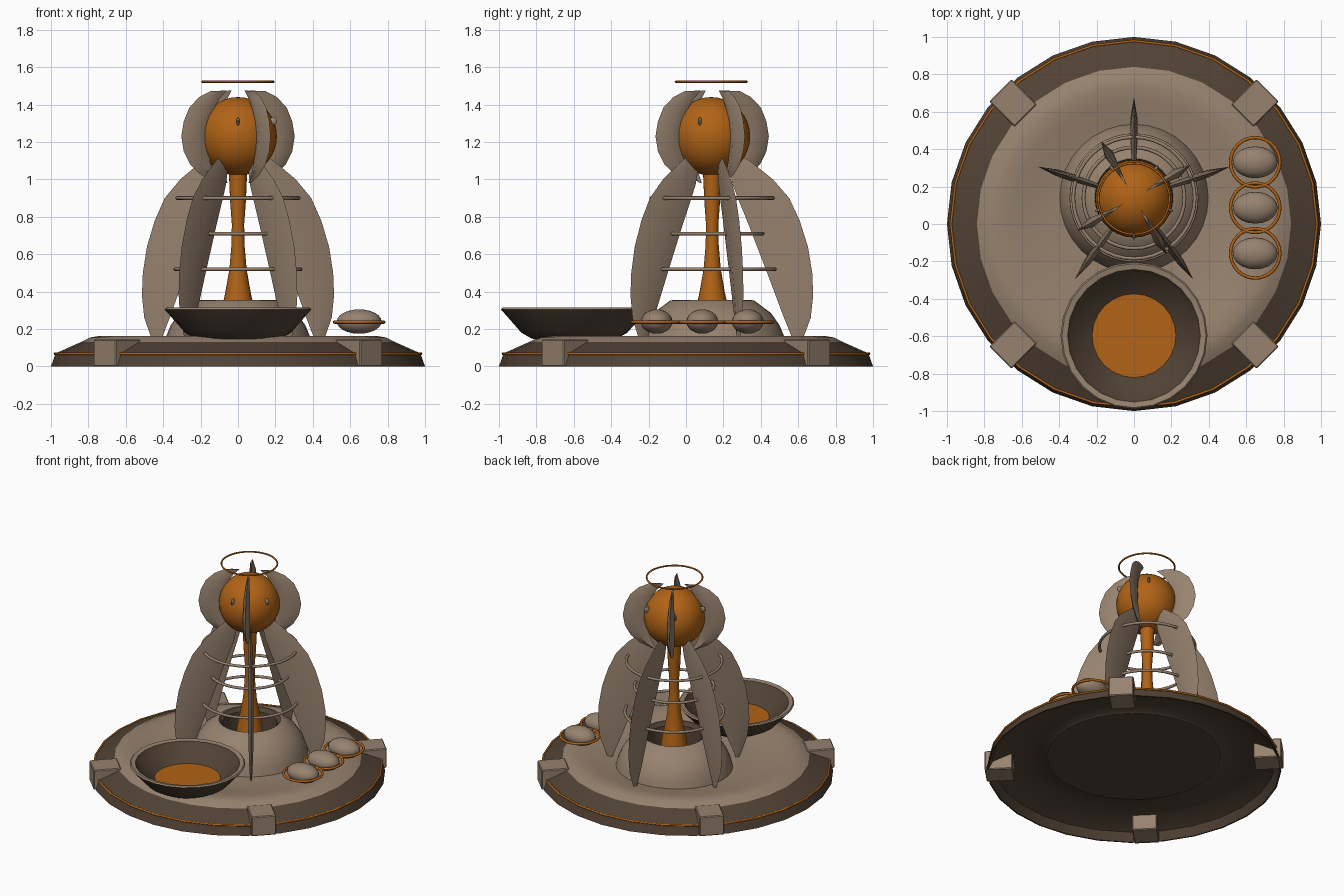
import bpy, bmesh, math
from mathutils import Matrix, Vector

if "Cube" in bpy.data.objects:
    bpy.data.objects.remove(bpy.data.objects["Cube"])

TAU = 2 * math.pi
CY = 0.14  # y position of the central tower


def material(name, rgb):
    m = bpy.data.materials.new(name)
    m.diffuse_color = (*rgb, 1)
    m.use_nodes = True
    m.node_tree.nodes["Principled BSDF"].inputs["Base Color"].default_value = m.diffuse_color
    return m


TAN = material("tan_clay", (0.31, 0.225, 0.158))
DARK = material("dark_brown", (0.082, 0.054, 0.035))
COPPER = material("copper", (0.44, 0.125, 0.008))


def finish(bm, name, mats, loc=(0, 0, 0), rot=0, angle=35):
    bmesh.ops.remove_doubles(bm, verts=bm.verts, dist=1e-5)
    bmesh.ops.recalc_face_normals(bm, faces=bm.faces)
    me = bpy.data.meshes.new(name)
    bm.to_mesh(me)
    bm.free()
    for m in mats:
        me.materials.append(m)
    for p in me.polygons:
        p.use_smooth = True
    me.set_sharp_from_angle(angle=math.radians(angle))
    ob = bpy.data.objects.new(name, me)
    ob.location = loc
    ob.rotation_euler = (0, 0, rot)
    bpy.context.collection.objects.link(ob)
    return ob


def lathe(name, profile, mats, loc=(0, 0, 0), n=28, bands=None, angle=35):
    """Revolve (r, z) points; bands gives a material index per segment."""
    bm = bmesh.new()
    rings = []
    for r, z in profile:
        if r == 0:
            rings.append([bm.verts.new((0, 0, z))] * n)
        else:
            rings.append([bm.verts.new((r * math.cos(TAU * i / n), r * math.sin(TAU * i / n), z))
                          for i in range(n)])
    for k in range(len(rings) - 1):
        a, b = rings[k], rings[k + 1]
        for i in range(n):
            j = (i + 1) % n
            f = bm.faces.new(list(dict.fromkeys((a[i], a[j], b[j], b[i]))))
            if bands:
                f.material_index = bands[k]
    return finish(bm, name, mats, loc, angle=angle)


def torus(name, R, r, mat, loc, n=40, m=8):
    prof = [(R + r * math.cos(TAU * i / m), r * math.sin(TAU * i / m)) for i in range(m + 1)]
    return lathe(name, prof, [mat], loc, n, angle=60)


def ellipsoid(name, size, mat, loc, rot=0, u=20, v=12):
    bm = bmesh.new()
    bmesh.ops.create_uvsphere(bm, u_segments=u, v_segments=v, radius=1)
    bmesh.ops.scale(bm, vec=Vector(size), verts=bm.verts)
    return finish(bm, name, [mat], loc, rot, angle=60)


def blade(name, outer, inner, thick, mat, rot):
    """Lens-section fin between an outer and inner (r, z) edge."""
    bm = bmesh.new()
    rows = []
    last = len(outer) - 1
    for i, (o, c) in enumerate(zip(outer, inner)):
        t = thick * (0.25 + 0.75 * math.sin(math.pi * i / last))
        x, z = (o[0] + c[0]) / 2, (o[1] + c[1]) / 2
        rows.append([bm.verts.new(p) for p in
                     ((o[0], 0, o[1]), (x, t, z), (c[0], 0, c[1]), (x, -t, z))])
    for a, b in zip(rows, rows[1:]):
        for i in range(4):
            j = (i + 1) % 4
            bm.faces.new((a[i], a[j], b[j], b[i]))
    bm.faces.new(rows[0])
    bm.faces.new(rows[-1])
    return finish(bm, name, [mat], (0, CY, 0), rot, angle=40)


# Round base: hollow dark skirt and tan dished deck
lathe("base", [(0, 0.097), (0.4, 0.098), (0.59, 0.1), (0.6, 0.108), (0.72, 0.118), (0.84, 0.112),
               (0.96, 0.06), (0.99, 0.0), (1.0, 0.0), (0.975, 0.07), (0.84, 0.13),
               (0.79, 0.155), (0.74, 0.163), (0.66, 0.152), (0.56, 0.13), (0.46, 0.114),
               (0.36, 0.108), (0, 0.106)],
      [TAN, DARK], bands=[1] * 10 + [0] * 7)
torus("base_trim", 0.979, 0.007, COPPER, (0, 0, 0.068), n=28)

# Four corner feet
for k in range(4):
    a = math.radians(45 + 90 * k)
    bm = bmesh.new()
    bmesh.ops.create_cube(bm, size=1, matrix=Matrix.Diagonal((0.19, 0.17, 0.145, 1)))
    bmesh.ops.bevel(bm, geom=bm.edges[:], offset=0.006, segments=1, affect='EDGES')
    finish(bm, "foot", [TAN], (0.915 * math.cos(a), 0.915 * math.sin(a), 0.0725), a, angle=30)

# Crater mound with a dark inner wall, and flared column
lathe("mound", [(0.40, 0.1), (0.385, 0.16), (0.36, 0.22), (0.315, 0.285), (0.225, 0.352),
                (0.21, 0.355), (0.185, 0.33), (0.17, 0.2), (0, 0.2)], [TAN, DARK], (0, CY, 0),
      bands=[0, 0, 0, 0, 0, 1, 1, 0], n=32)
lathe("column", [(0, 0.19), (0.1, 0.19), (0.084, 0.32), (0.067, 0.4), (0.046, 0.52), (0.035, 0.65),
                 (0.033, 0.76), (0.042, 0.88), (0.046, 0.97), (0.05, 1.06), (0, 1.06)],
      [COPPER], (0, CY, 0), n=20)

# Five curved leg fins
leg_outer = [(0.10, 1.16), (0.20, 1.10), (0.325, 1.00), (0.412, 0.90), (0.468, 0.78), (0.512, 0.64),
             (0.535, 0.50), (0.54, 0.38), (0.527, 0.26), (0.49, 0.16), (0.468, 0.11)]
leg_inner = [(0.09, 1.15), (0.09, 1.06), (0.11, 0.97), (0.145, 0.88), (0.19, 0.77), (0.24, 0.64),
             (0.29, 0.51), (0.335, 0.39), (0.38, 0.27), (0.42, 0.17), (0.442, 0.11)]
for k in range(5):
    blade("leg_fin", leg_outer, leg_inner, 0.02, TAN, math.radians(18 + 72 * k))

# Hoops around the column
for z, r in ((0.9, 0.325), (0.71, 0.27), (0.52, 0.335)):
    torus("hoop", r, 0.01, TAN, (0, CY, z))

# Head with studs, four crescent fins and a floating ring
ellipsoid("head", (0.208, 0.208, 0.21), COPPER, (0, CY - 0.005, 1.23), u=28, v=18)
for k in range(5):
    a = math.radians(54 + 72 * k)
    ellipsoid("head_stud", (0.024, 0.009, 0.022), TAN,
              (0.195 * math.cos(a), CY - 0.005 + 0.195 * math.sin(a), 1.31), a, 10, 6)
crest_outer = [(0.17, 1.472), (0.24, 1.44), (0.30, 1.385), (0.335, 1.31), (0.35, 1.23),
               (0.335, 1.15), (0.295, 1.08), (0.23, 1.025), (0.13, 0.98)]
crest_inner = [(0.07, 1.475), (0.115, 1.43), (0.15, 1.375), (0.175, 1.31), (0.188, 1.24),
               (0.185, 1.16), (0.17, 1.09), (0.145, 1.03), (0.115, 0.98)]
for k in range(4):
    blade("head_fin", crest_outer, crest_inner, 0.026, TAN, math.radians(30 + 90 * k))
torus("floating_ring", 0.19, 0.006, COPPER, (0, CY - 0.005, 1.522))

# Shallow bowl with copper floor
lathe("bowl", [(0, 0.122), (0.14, 0.13), (0.23, 0.15), (0.283, 0.18), (0.375, 0.285), (0.393, 0.305),
               (0.385, 0.314), (0.355, 0.308), (0.34, 0.285), (0.224, 0.2), (0, 0.2)],
      [TAN, DARK, COPPER], (0, -0.597, 0), n=24, bands=[1, 1, 1, 1, 1, 0, 0, 1, 1, 2])

# Three pods, each with a copper ring
for y in (0.33, 0.087, -0.157):
    ellipsoid("pod", (0.12, 0.085, 0.065), TAN, (0.648, y, 0.24))
    torus("pod_ring", 0.132, 0.009, COPPER, (0.648, y, 0.237), n=32)
